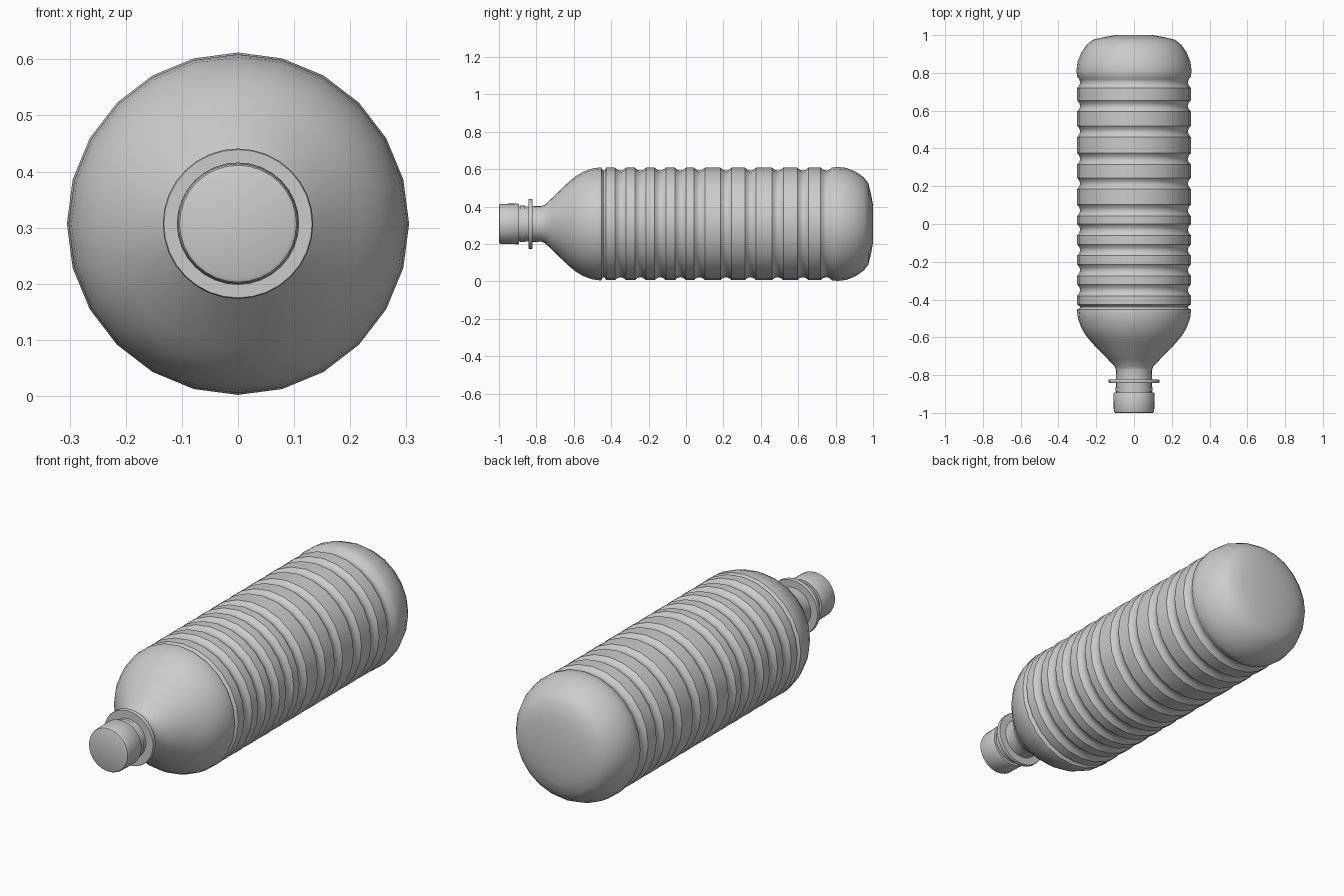
import bpy, bmesh, math

if "Cube" in bpy.data.objects:
    bpy.data.objects.remove(bpy.data.objects["Cube"])

AXIS_Z = 0.307

def lathe(name, profile, sides, angle=35):
    """Revolve (y, radius) points about the bottle's long axis; both ends are capped."""
    bm = bmesh.new()
    rings = []
    for y, r in profile:
        rings.append([bm.verts.new((r * math.cos(2 * math.pi * i / sides), y,
                                    AXIS_Z + r * math.sin(2 * math.pi * i / sides)))
                      for i in range(sides)])
    for a, b in zip(rings, rings[1:]):
        for i in range(sides):
            j = (i + 1) % sides
            bm.faces.new((a[i], a[j], b[j], b[i]))
    bm.faces.new(rings[0])
    bm.faces.new(rings[-1])
    bmesh.ops.recalc_face_normals(bm, faces=bm.faces)
    mesh = bpy.data.meshes.new(name)
    bm.to_mesh(mesh)
    bm.free()
    ob = bpy.data.objects.new(name, mesh)
    bpy.context.collection.objects.link(ob)
    bpy.ops.object.select_all(action='DESELECT')
    ob.select_set(True)
    bpy.context.view_layer.objects.active = ob
    bpy.ops.object.shade_smooth_by_angle(angle=math.radians(angle))
    return ob

# body: shoulder, ribbed middle, rounded base
profile = [(-0.83, 0.097), (-0.775, 0.095), (-0.755, 0.102), (-0.72, 0.135),
           (-0.63, 0.222), (-0.59, 0.255), (-0.55, 0.279), (-0.50, 0.297), (-0.46, 0.302)]
grooves = [(-0.44, 0.013), (-0.35, 0.03), (-0.244, 0.03), (-0.138, 0.03), (-0.03, 0.03),
           (0.072, 0.03), (0.214, 0.03), (0.345, 0.03), (0.49, 0.03), (0.625, 0.03), (0.75, 0.03)]
for y, w in grooves:
    profile += [(y - w, 0.301), (y - w * 0.5, 0.289), (y, 0.285),
                (y + w * 0.5, 0.289), (y + w, 0.301)]
profile += [(0.81, 0.305), (0.86, 0.299), (0.91, 0.278), (0.95, 0.250),
            (0.975, 0.218), (0.988, 0.165), (1.0, 0.10)]
lathe("bottle_body", profile, 24)

# neck and support ring
lathe("neck", [(-0.93, 0.094), (-0.80, 0.094)], 32)
lathe("neck_ring", [(-0.842, 0.132), (-0.838, 0.134), (-0.826, 0.134), (-0.822, 0.132)], 32)

# safety band and screw cap
lathe("cap_band", [(-0.888, 0.098), (-0.862, 0.098)], 32)
lathe("screw_cap", [(-1.0, 0.098), (-0.997, 0.104), (-0.99, 0.107), (-0.90, 0.109),
                    (-0.893, 0.106)], 32)
